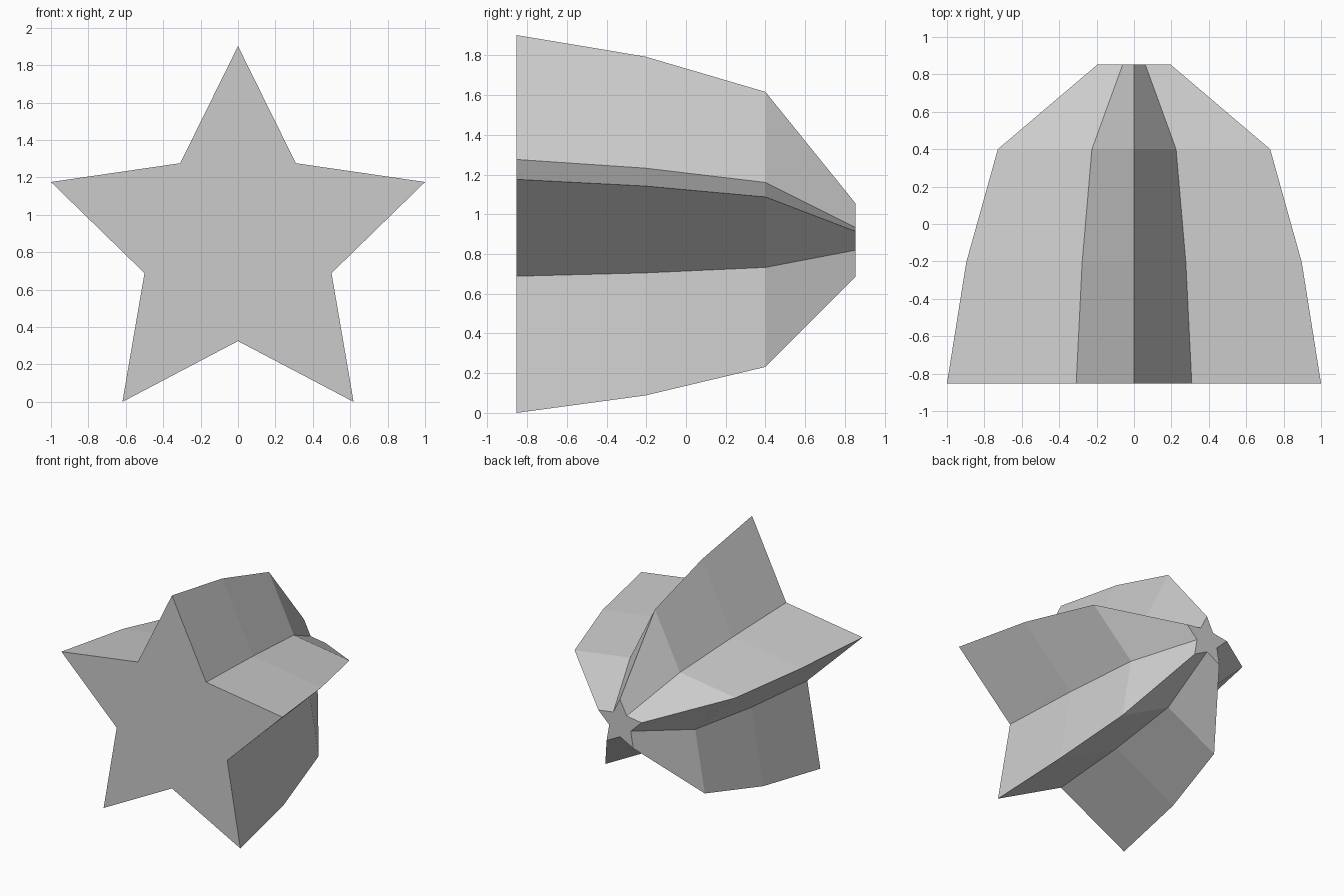
import bpy
import bmesh
from math import sin, cos, pi

cube = bpy.data.objects.get("Cube")
if cube:
    bpy.data.objects.remove(cube, do_unlink=True)

# Plain grey
grey = bpy.data.materials.new("light_grey")
grey.use_nodes = True
colour = (0.6, 0.6, 0.6, 1.0)
grey.diffuse_color = colour
grey.node_tree.nodes["Principled BSDF"].inputs["Base Color"].default_value = colour

POINTS = 5
RADIUS = 1 / cos(pi / 10)          # star tip radius giving a width of 2
CENTRE = RADIUS * cos(pi / 5)      # lower tips rest on the ground
SECTIONS = [(-0.853, 1.0), (-0.205, 0.897), (0.4, 0.728), (0.853, 0.195)]  # depth, scale


def star_ring(bm, y, scale):
    ring = []
    for i in range(2 * POINTS):
        r = RADIUS * scale * (0.5 if i % 2 else 1)
        a = i * pi / POINTS
        ring.append(bm.verts.new((r * sin(a), y, CENTRE + r * cos(a))))
    return ring


# Tapered star body, lofted from front to back
bm = bmesh.new()
rings = [star_ring(bm, y, s) for y, s in SECTIONS]
for front, back in zip(rings, rings[1:]):
    for i in range(2 * POINTS):
        j = (i + 1) % (2 * POINTS)
        bm.faces.new((front[i], front[j], back[j], back[i]))

# Flat star caps
bm.faces.new(rings[0])
bm.faces.new(rings[-1])
bmesh.ops.recalc_face_normals(bm, faces=bm.faces)

mesh = bpy.data.meshes.new("star_body")
bm.to_mesh(mesh)
bm.free()
mesh.materials.append(grey)
body = bpy.data.objects.new("star_body", mesh)
bpy.context.collection.objects.link(body)
